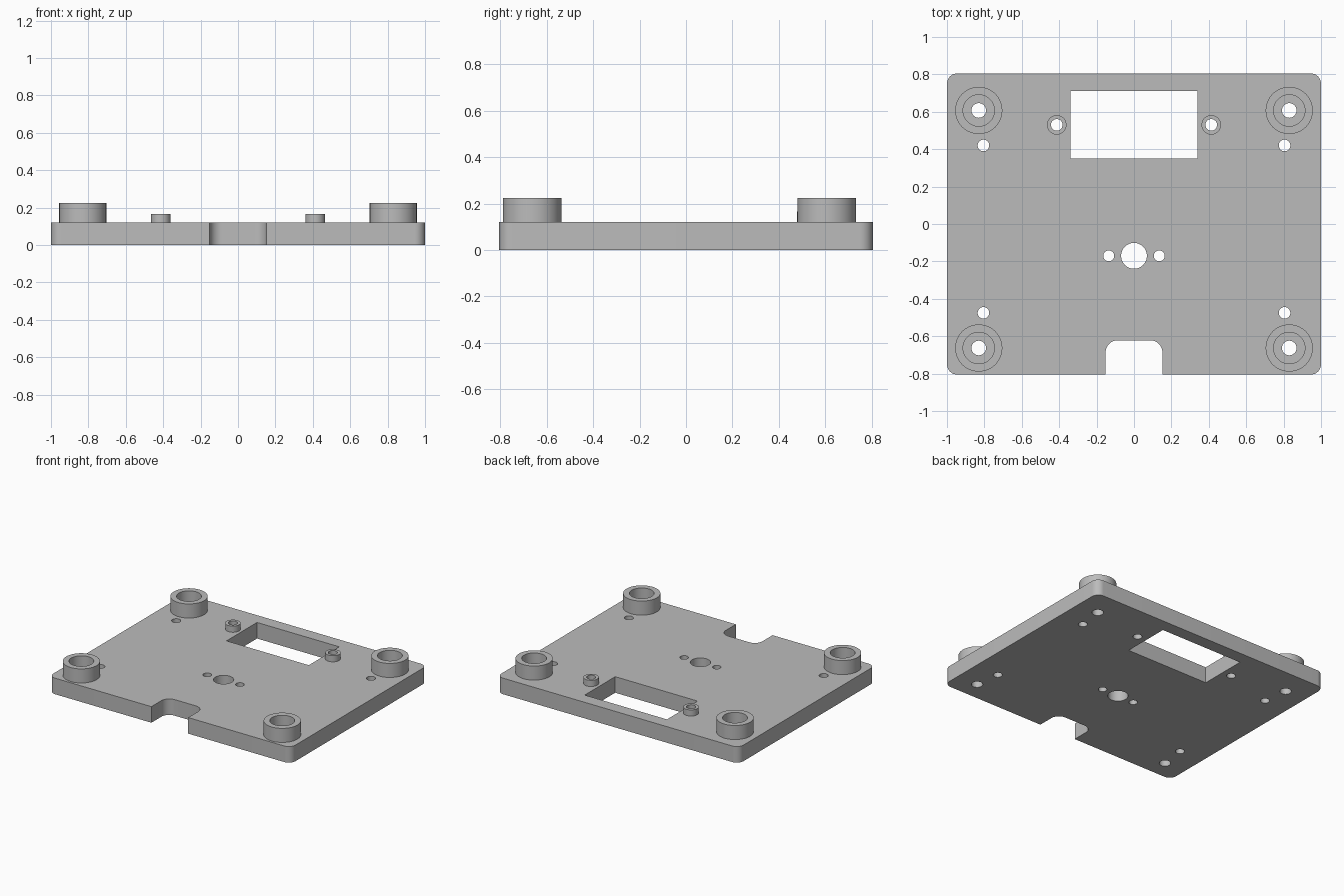
import bpy, bmesh
from math import pi, cos, sin, radians

cube = bpy.data.objects.get("Cube")
if cube:
    bpy.data.objects.remove(cube, do_unlink=True)

grey = bpy.data.materials.new("plain_grey")
grey.use_nodes = True
colour = (0.5, 0.5, 0.5, 1)
grey.diffuse_color = colour
grey.node_tree.nodes["Principled BSDF"].inputs["Base Color"].default_value = colour

PLATE_TOP = 0.12


def arc(x, y, r, start, end, steps=12):
    """Points along an arc, angles in degrees."""
    angles = [radians(start + (end - start) * i / steps) for i in range(steps + 1)]
    return [(x + r * cos(a), y + r * sin(a)) for a in angles]


def circle(x, y, r, sides=48):
    return arc(x, y, r, 0, 360, sides)[:-1]


def slab(name, loops, z0, z1):
    """Fill an outline with holes and extrude it to a solid."""
    bm = bmesh.new()
    edges = []
    for loop in loops:
        verts = [bm.verts.new((x, y, z0)) for x, y in loop]
        edges += [bm.edges.new((a, b)) for a, b in zip(verts, verts[1:] + verts[:1])]
    bmesh.ops.triangle_fill(bm, use_beauty=True, edges=edges, normal=(0, 0, 1))
    result = bmesh.ops.extrude_face_region(bm, geom=bm.faces[:], use_keep_orig=True)
    top = [g for g in result["geom"] if isinstance(g, bmesh.types.BMVert)]
    bmesh.ops.translate(bm, verts=top, vec=(0, 0, z1 - z0))
    bmesh.ops.recalc_face_normals(bm, faces=bm.faces[:])
    mesh = bpy.data.meshes.new(name)
    bm.to_mesh(mesh)
    bm.free()
    mesh.materials.append(grey)
    obj = bpy.data.objects.new(name, mesh)
    bpy.context.collection.objects.link(obj)
    bpy.ops.object.select_all(action="DESELECT")
    obj.select_set(True)
    bpy.context.view_layer.objects.active = obj
    bpy.ops.object.shade_smooth_by_angle(angle=radians(30))
    return obj


# Plate outline: rounded corners and a rounded notch in the front edge
W, D, R = 1.0, 0.805, 0.055
NOTCH_W, NOTCH_Y, NOTCH_R = 0.152, -0.622, 0.065
outline = (
    arc(W - R, R - D, R, -90, 0)
    + arc(W - R, D - R, R, 0, 90)
    + arc(R - W, D - R, R, 90, 180)
    + arc(R - W, R - D, R, 180, 270)
    + [(-NOTCH_W, -D)]
    + arc(NOTCH_R - NOTCH_W, NOTCH_Y - NOTCH_R, NOTCH_R, 180, 90)
    + arc(NOTCH_W - NOTCH_R, NOTCH_Y - NOTCH_R, NOTCH_R, 90, 0)
    + [(NOTCH_W, -D)]
)

# Window, centre hole and mirrored screw holes
window = [(-0.34, 0.35), (0.34, 0.35), (0.34, 0.71), (-0.34, 0.71)]
holes = [window, circle(0, -0.17, 0.069)]
boss_y = {"back": 0.607, "front": -0.663}
for side in (-1, 1):
    holes += [circle(side * 0.83, y, 0.039) for y in boss_y.values()]
    holes += [circle(side * 0.805, y, 0.031) for y in (0.42, -0.475)]
    holes.append(circle(side * 0.135, -0.17, 0.029))
    holes.append(circle(side * 0.413, 0.53, 0.031))
slab("base_plate", [outline] + holes, 0, PLATE_TOP)

# Hollow corner bosses and small window bosses
for side, label in ((-1, "right"), (1, "left")):
    for end, y in boss_y.items():
        x = side * 0.83
        slab(f"{end}_{label}_boss", [circle(x, y, 0.126, 64), circle(x, y, 0.084, 64)],
             PLATE_TOP, 0.225)
    x = side * 0.413
    slab(f"{label}_window_boss", [circle(x, 0.53, 0.052), circle(x, 0.53, 0.031)],
         PLATE_TOP, 0.166)
